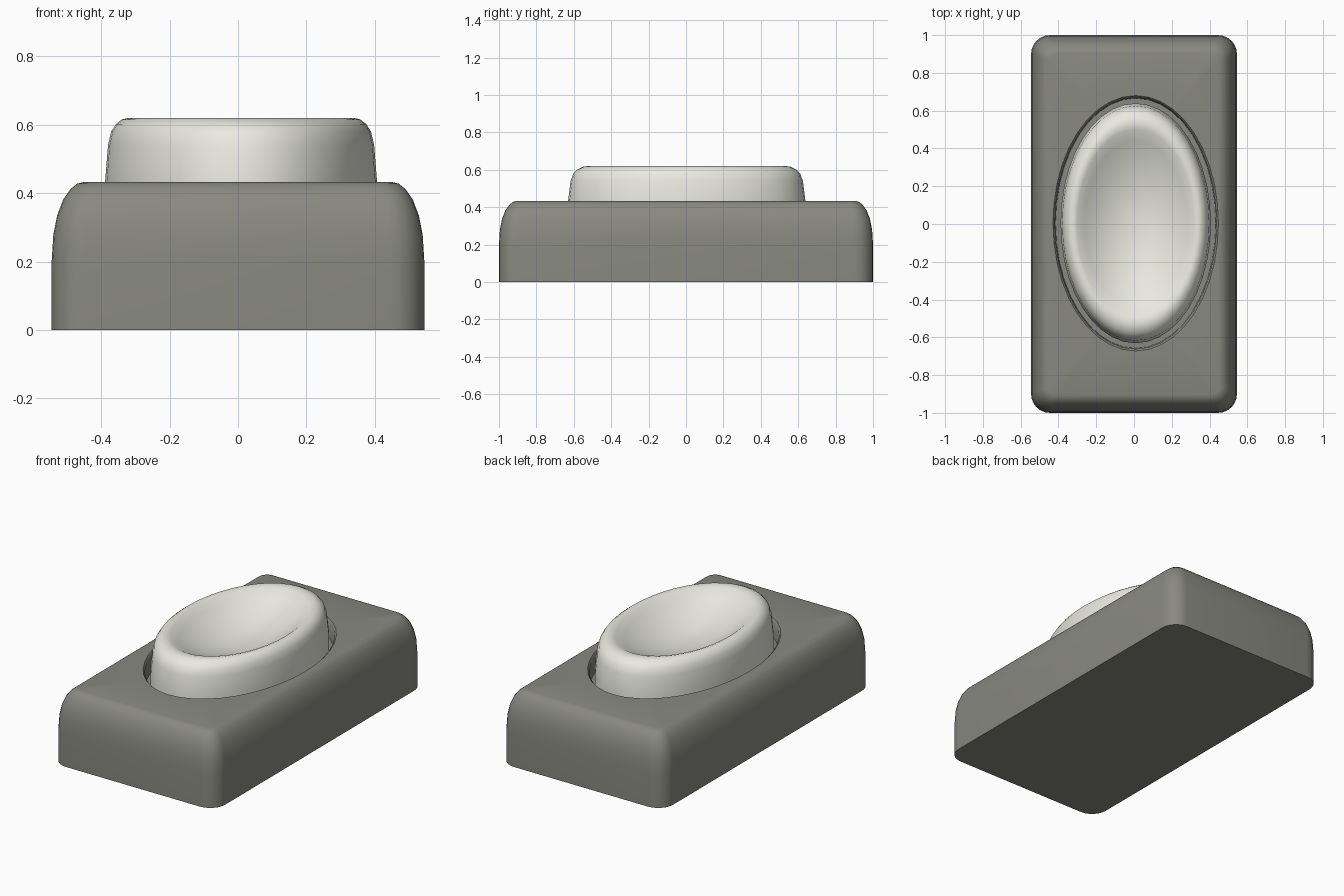
import bpy, bmesh
from math import cos, sin, pi, radians

if "Cube" in bpy.data.objects:
    bpy.data.objects.remove(bpy.data.objects["Cube"])

CX, CY = 0.009, 0.004   # centre of the oval button


def rounded_rect(hx, hy, r, z, seg=6):
    pts = []
    for k, (sx, sy) in enumerate([(1, 1), (-1, 1), (-1, -1), (1, -1)]):
        for i in range(seg + 1):
            a = (k + i / seg) * pi / 2
            pts.append((sx * (hx - r) + r * cos(a), sy * (hy - r) + r * sin(a), z))
    return pts


def oval(a, b, z, n=40):
    return [(CX + a * cos(2 * pi * i / n), CY + b * sin(2 * pi * i / n), z) for i in range(n)]


def loft(bm, rings):
    loops = [[bm.verts.new(p) for p in ring] for ring in rings]
    for lo, hi in zip(loops, loops[1:]):
        n = len(lo)
        for i in range(n):
            j = (i + 1) % n
            bm.faces.new((lo[i], lo[j], hi[j], hi[i]))
    return loops


def loop_edges(bm, loop):
    return [bm.edges.get((loop[i - 1], loop[i])) for i in range(len(loop))]


def finish(bm, name, color):
    bmesh.ops.recalc_face_normals(bm, faces=bm.faces)
    me = bpy.data.meshes.new(name)
    bm.to_mesh(me)
    bm.free()
    ob = bpy.data.objects.new(name, me)
    bpy.context.collection.objects.link(ob)
    mat = bpy.data.materials.new(name + "_colour")
    mat.diffuse_color = color
    mat.use_nodes = True
    mat.node_tree.nodes["Principled BSDF"].inputs["Base Color"].default_value = mat.diffuse_color
    me.materials.append(mat)
    bpy.ops.object.select_all(action='DESELECT')
    ob.select_set(True)
    bpy.context.view_layer.objects.active = ob
    bpy.ops.object.shade_smooth_by_angle(angle=radians(40))
    return ob


# Base: soft-edged block with an oval well sunk into its top
bm = bmesh.new()
body = [(0, 0), (0, 0.20), (0.005, 0.28), (0.016, 0.335), (0.034, 0.382),
        (0.055, 0.412), (0.075, 0.428), (0.095, 0.433)]
shell = loft(bm, [rounded_rect(0.545 - d, 1 - d, 0.10 - 0.6 * d, z) for d, z in body])
bm.faces.new(shell[0])
well = loft(bm, [oval(0.438, 0.676, 0.433), oval(0.428, 0.666, 0.422), oval(0.424, 0.662, 0.33)])
bm.faces.new(well[-1])
bmesh.ops.triangle_fill(bm, use_beauty=True, use_dissolve=False, normal=(0, 0, 1),
                        edges=loop_edges(bm, shell[-1]) + loop_edges(bm, well[0]))
finish(bm, "base", (0.25, 0.25, 0.22, 1))

# Button: oval cap with rounded rim and a dished top
bm = bmesh.new()
A, B = 0.398, 0.635
profile = [(1.0, 0.33), (1.0, 0.43), (0.978, 0.54), (0.955, 0.58), (0.92, 0.602),
           (0.875, 0.616), (0.83, 0.62), (0.78, 0.613)]
dish = [(0.78 * t, 0.48 + 0.133 * t ** 2) for t in (0.88, 0.75, 0.6, 0.45, 0.3, 0.15)]
cap = loft(bm, [oval(A * s, B * s, z) for s, z in profile + dish])
bm.faces.new(cap[0])
bm.faces.new(cap[-1])
finish(bm, "button", (0.82, 0.82, 0.75, 1))
